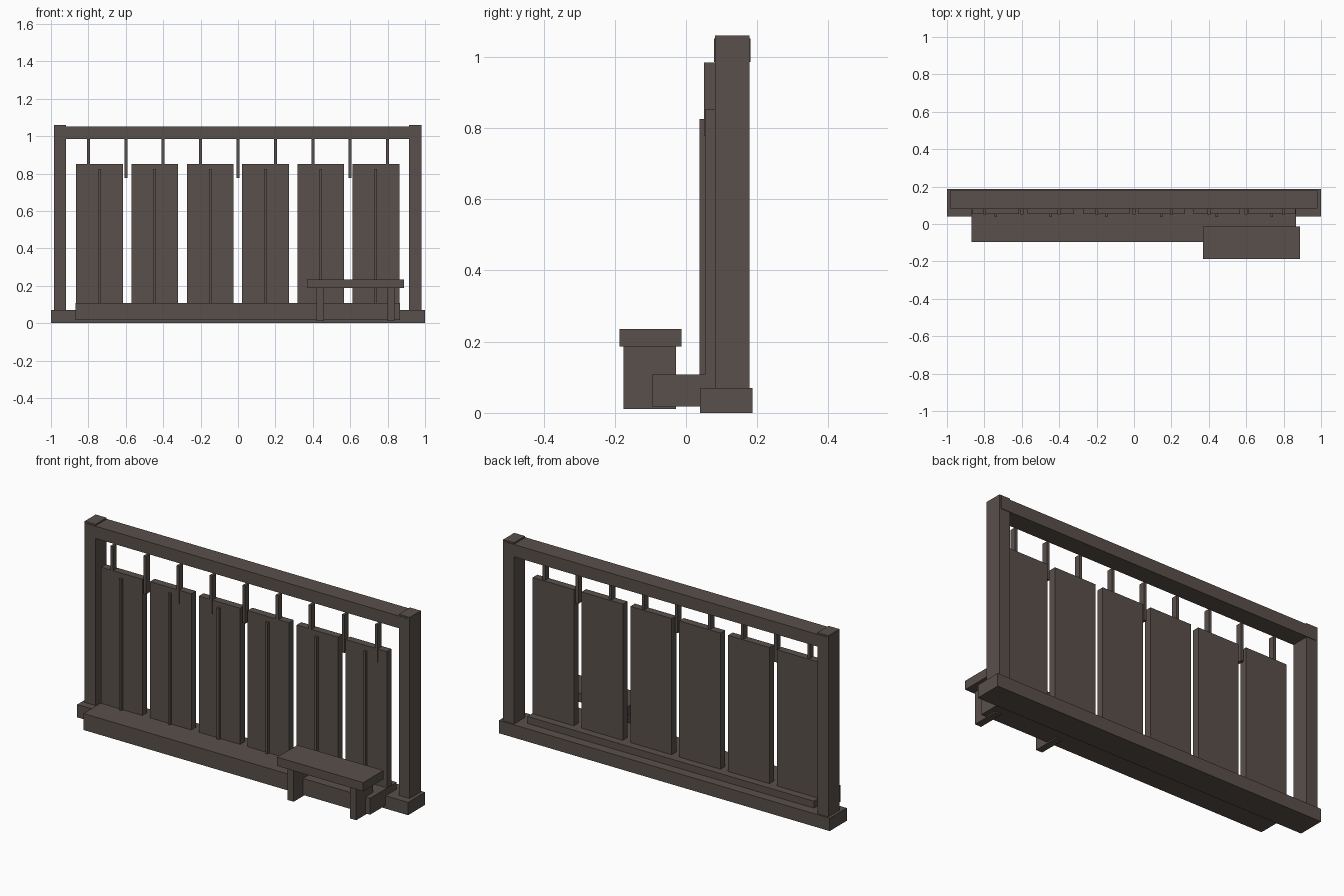
import bpy
import bmesh

if "Cube" in bpy.data.objects:
    bpy.data.objects.remove(bpy.data.objects["Cube"], do_unlink=True)

COLOUR = (0.1, 0.08, 0.069, 1.0)
wood = bpy.data.materials.new("dark_wood")
wood.use_nodes = True
wood.diffuse_color = COLOUR
shader = next(n for n in wood.node_tree.nodes if n.type == 'BSDF_PRINCIPLED')
shader.inputs["Base Color"].default_value = COLOUR
shader.inputs["Roughness"].default_value = 0.9


def box(name, x, y, z):
    """Box spanning the given (low, high) range on each axis."""
    bm = bmesh.new()
    bmesh.ops.create_cube(bm, size=1)
    for v in bm.verts:
        v.co = [span[0] if c < 0 else span[1]
                for c, span in zip(v.co, (x, y, z))]
    mesh = bpy.data.meshes.new(name)
    bm.to_mesh(mesh)
    bm.free()
    mesh.materials.append(wood)
    obj = bpy.data.objects.new(name, mesh)
    bpy.context.collection.objects.link(obj)
    return obj


def around(centre, width):
    return (centre - width / 2, centre + width / 2)


# Frame: ground beam, two posts and the top rail
box("base_beam", (-1, 1), (0.04, 0.187), (0, 0.07))
for side, x in (("right", -0.952), ("left", 0.948)):
    box(side + "_post", around(x, 0.066), (0.082, 0.178), (0.0, 1.06))
box("top_rail", (-0.975, 0.972), (0.079, 0.181), (0.985, 1.052))

# Low plank step running through the frame
box("plank_step", (-0.868, 0.865), (-0.095, 0.135), (0.018, 0.108))

# Six wall panels, each with a thin batten down the middle
for i in range(6):
    x = -0.74 + 0.2955 * i
    box(f"panel_{i + 1}", around(x, 0.25), (0.053, 0.093), (0.107, 0.852))
    box(f"batten_{i + 1}", around(x, 0.013), (0.038, 0.06), (0.1, 0.825))

# Nine short hangers below the rail
for i in range(9):
    box(f"hanger_{i + 1}", around(-0.8 + 0.2 * i, 0.016),
        (0.051, 0.084), (0.777, 0.984))

# Small bench at the front
box("bench_seat", (0.368, 0.888), (-0.187, -0.013), (0.187, 0.235))
for side, x in (("right", 0.44), ("left", 0.818)):
    box(f"bench_{side}_leg", around(x, 0.038), (-0.175, -0.028), (0.011, 0.19))
